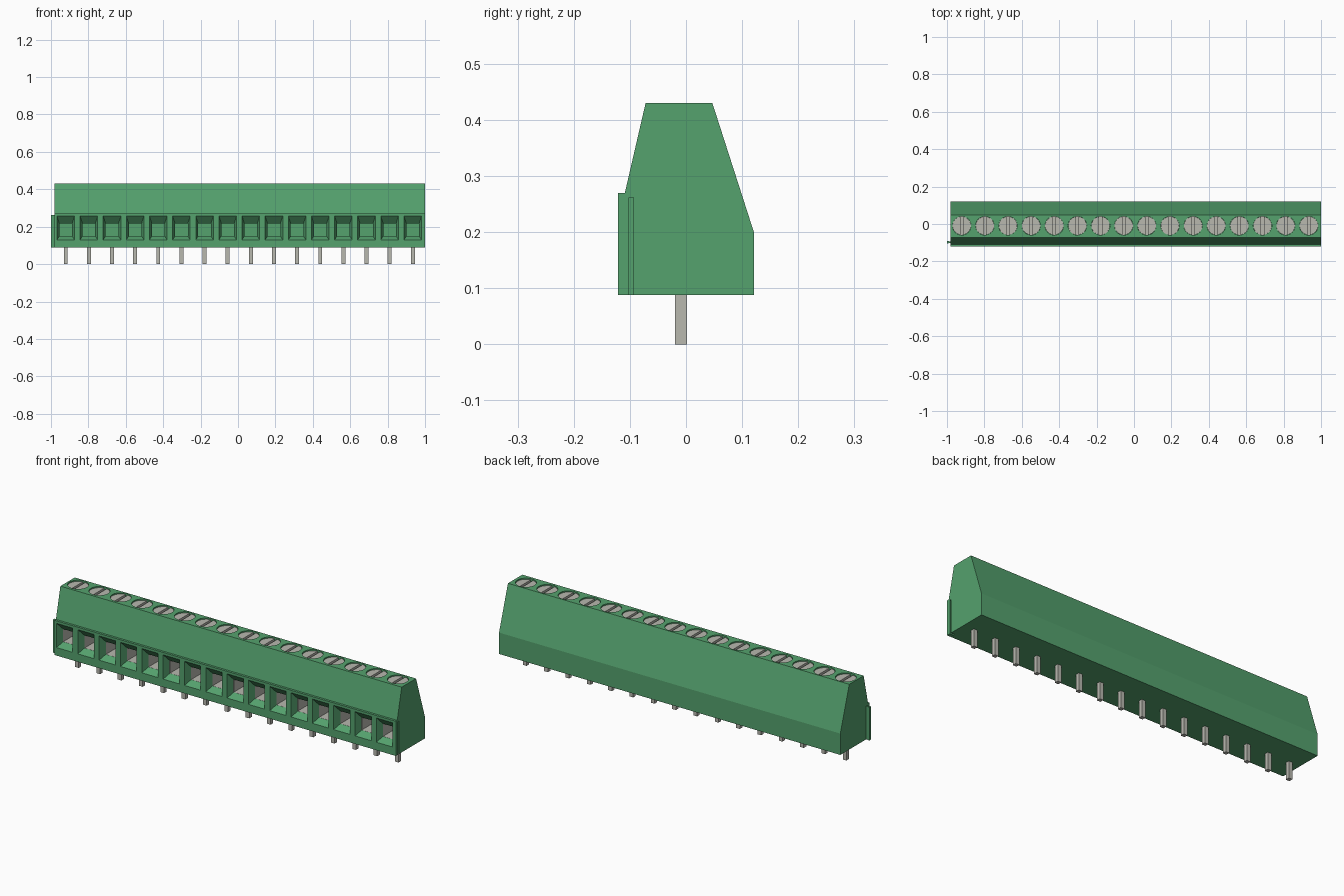
import bpy, bmesh, math
from mathutils import Vector

if "Cube" in bpy.data.objects:
    bpy.data.objects.remove(bpy.data.objects["Cube"], do_unlink=True)

WAYS = 16
PITCH = 0.1237
FIRST_X = -0.921
SCREW_Y = -0.009
X_MIN, X_MAX = -0.98, 1.0
BASE, TOP = 0.088, 0.43
CELLS = [FIRST_X + i * PITCH for i in range(WAYS)]


def material(name, color, metallic=0.0):
    mat = bpy.data.materials.new(name)
    mat.use_nodes = True
    mat.diffuse_color = color
    bsdf = mat.node_tree.nodes["Principled BSDF"]
    bsdf.inputs["Base Color"].default_value = color
    bsdf.inputs["Roughness"].default_value = 0.6
    return mat


GREEN = material("green plastic", (0.09, 0.36, 0.155, 1))
METAL = material("grey metal", (0.48, 0.48, 0.43, 1))


def loft(bm, loops, ring=False):
    """Skin successive point loops; cap the ends, or join last to first."""
    rows = [[bm.verts.new(p) for p in loop] for loop in loops]
    pairs = list(zip(rows, rows[1:]))
    if ring:
        pairs.append((rows[-1], rows[0]))
    n = len(rows[0])
    for a, b in pairs:
        for i in range(n):
            j = (i + 1) % n
            bm.faces.new((a[i], a[j], b[j], b[i]))
    if not ring:
        bm.faces.new(rows[0])
        bm.faces.new(rows[-1])


def prism_z(bm, outline, z0, z1):
    loft(bm, [[(x, y, z) for x, y in outline] for z in (z0, z1)])


def arc(x, y, radius, start=0.0, end=2 * math.pi, steps=32):
    return [(x + radius * math.cos(start + (end - start) * i / steps),
             y + radius * math.sin(start + (end - start) * i / steps))
            for i in range(steps)]


def window(x, y, half, z0, z1):
    return [(x - half, y, z0), (x + half, y, z0), (x + half, y, z1), (x - half, y, z1)]


def finish(name, bm, mat, smooth=False):
    bmesh.ops.recalc_face_normals(bm, faces=bm.faces[:])
    mesh = bpy.data.meshes.new(name)
    bm.to_mesh(mesh)
    bm.free()
    mesh.materials.append(mat)
    if smooth:
        mesh.shade_smooth()
        mesh.set_sharp_from_angle(angle=math.radians(30))
    obj = bpy.data.objects.new(name, mesh)
    bpy.context.collection.objects.link(obj)
    return obj


def dovetail(x, direction, grow=0.0):
    """Interlocking rib outline: narrow neck, wider tip."""
    tip = x + direction * 0.02
    root = x - direction * 0.002
    c = -0.0975
    neck, wide = 0.004 + grow, 0.0065 + grow
    return [(root, c - neck), (tip, c - wide), (tip, c + wide), (root, c + neck)]


# Housing extruded along x from its end profile
profile = [(-0.121, BASE), (-0.121, 0.27), (-0.109, 0.27), (-0.072, TOP),
           (0.047, TOP), (0.121, 0.2), (0.121, BASE)]
bm = bmesh.new()
loft(bm, [[(x, y, z) for y, z in profile] for x in (X_MIN, X_MAX)])
housing = finish("housing", bm, GREEN)

# Cutter: wire funnels, clamp cavities, screw wells and end groove
bm = bmesh.new()
for x in CELLS:
    loft(bm, [window(x, -0.14, 0.047, 0.13, 0.257),
              window(x, -0.121, 0.047, 0.13, 0.257),
              window(x, -0.085, 0.034, 0.15, 0.217),
              window(x, -0.0845, 0.038, 0.146, 0.221),
              window(x, 0.04, 0.038, 0.146, 0.221)])
    prism_z(bm, arc(x, SCREW_Y, 0.05), 0.395, TOP + 0.02)
prism_z(bm, dovetail(X_MAX, -1), BASE - 0.02, 0.262)
cutter = finish("cutter", bm, GREEN)
cutter.hide_render = True

cut = housing.modifiers.new("openings", "BOOLEAN")
cut.operation = "DIFFERENCE"
cut.solver = "EXACT"
cut.object = cutter
bpy.context.view_layer.update()
graph = bpy.context.evaluated_depsgraph_get()
carved = bpy.data.meshes.new_from_object(housing.evaluated_get(graph))
housing.modifiers.clear()
housing.data = carved
bpy.data.objects.remove(cutter, do_unlink=True)

# Interlocking rib on the opposite end
bm = bmesh.new()
prism_z(bm, dovetail(X_MIN, -1), BASE, 0.262)
finish("end_rib", bm, GREEN)

# Slotted screws: a base disc carrying two half heads
bm = bmesh.new()
R, SLOT = 0.0492, 0.007
a = math.asin(SLOT / R)
for x in CELLS:
    prism_z(bm, arc(x, SCREW_Y, R), 0.396, 0.41)
    for turn in (-math.pi / 2, math.pi / 2):
        half = arc(x, SCREW_Y, R, turn + a, turn + math.pi - a, 18)
        end = turn + math.pi - a
        half.append((x + R * math.cos(end), SCREW_Y + R * math.sin(end)))
        prism_z(bm, half, 0.41, 0.424)
finish("screws", bm, METAL, smooth=True)

# Metal wire clamps: open square sleeves inside the cavities
bm = bmesh.new()
for x in CELLS:
    outer, inner = (0.0375, 0.1465, 0.2205), (0.034, 0.15, 0.217)
    loft(bm, [window(x, -0.084, *outer), window(x, 0.035, *outer),
              window(x, 0.035, *inner), window(x, -0.084, *inner)], ring=True)
finish("wire_clamps", bm, METAL)

# Solder pins
bm = bmesh.new()
for x in CELLS:
    w = 0.0105
    prism_z(bm, [(x - w, SCREW_Y - w), (x + w, SCREW_Y - w),
                 (x + w, SCREW_Y + w), (x - w, SCREW_Y + w)], 0, BASE + 0.01)
finish("solder_pins", bm, METAL)
